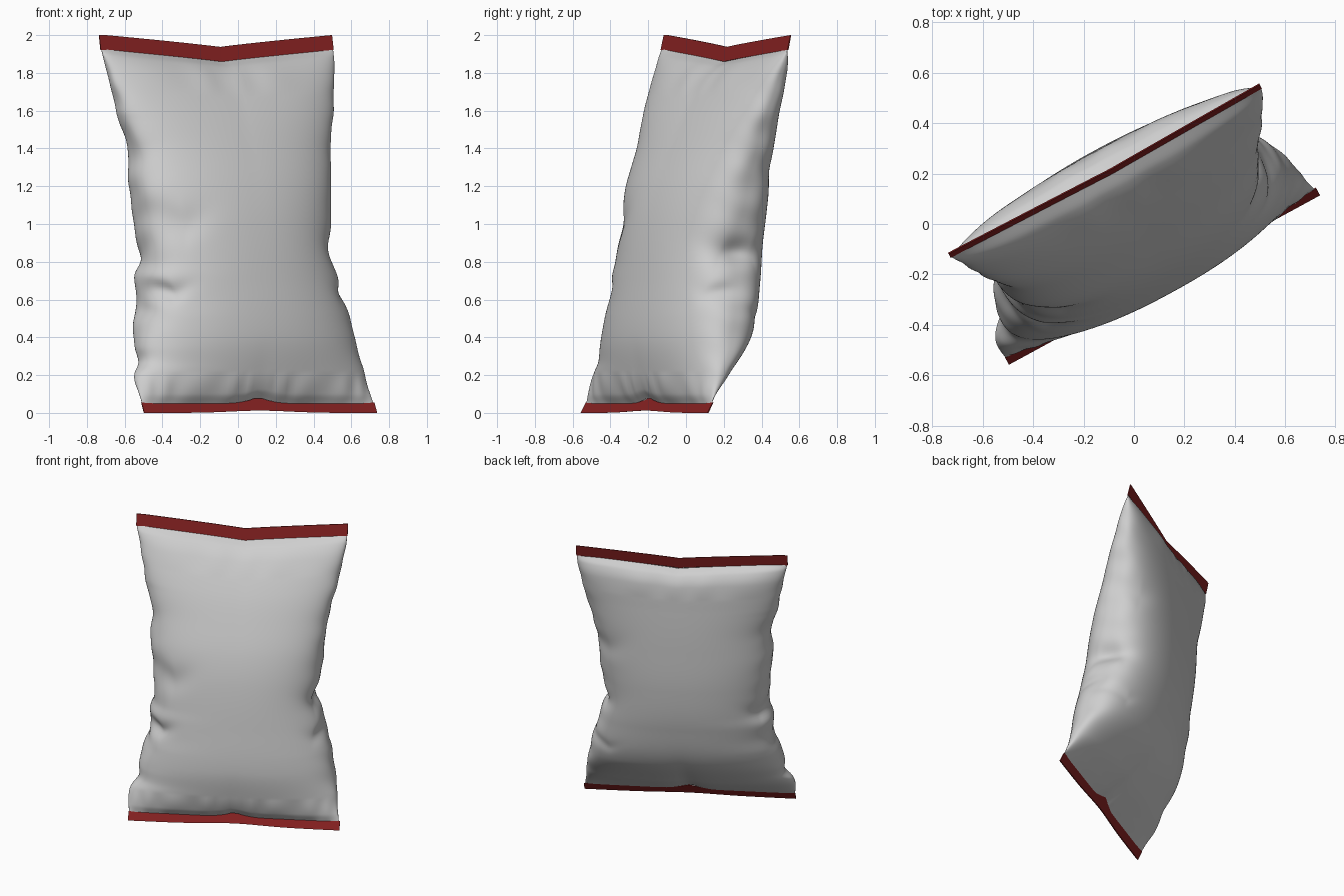
import bpy, math
from mathutils import Vector

if "Cube" in bpy.data.objects:
    bpy.data.objects.remove(bpy.data.objects["Cube"])

ACROSS = Vector((0.878, 0.478, 0))      # along the seals
OUT = Vector((0.478, -0.878, 0))        # outwards through the front face
UP = Vector((0, 0, 1))


def place(u, n, z):
    return ACROSS * u + OUT * n + UP * z


def material(name, rgb):
    m = bpy.data.materials.new(name)
    m.diffuse_color = (*rgb, 1)
    m.use_nodes = True
    m.node_tree.nodes["Principled BSDF"].inputs["Base Color"].default_value = m.diffuse_color
    return m


def curve(points, x):
    """Smooth interpolation through (x, y) pairs."""
    def slope(i):
        a, b = points[max(i - 1, 0)], points[min(i + 1, len(points) - 1)]
        return (b[1] - a[1]) / (b[0] - a[0])
    x = min(max(x, points[0][0]), points[-1][0])
    i = next(k for k in range(len(points) - 1) if x <= points[k + 1][0])
    (x0, y0), (x1, y1) = points[i], points[i + 1]
    h = x1 - x0
    t = (x - x0) / h
    return (y0 * (2*t**3 - 3*t*t + 1) + y1 * (3*t*t - 2*t**3)
            + h * slope(i) * (t**3 - 2*t*t + t) + h * slope(i + 1) * (t**3 - t*t))


def gauss(x, width):
    return math.exp(-(x / width) ** 2)


# Outline of the bag by height
FRONT = [(.05, .226), (.1, .26), (.2, .288), (.4, .31), (.7, .28), (1, .235), (1.2, .185),
         (1.4, .11), (1.6, .022), (1.8, -.09), (1.88, -.16), (1.92, -.23)]
BACK = [(.05, .218), (.1, .14), (.2, .005), (.4, -.185), (.7, -.28), (1, -.32), (1.3, -.33),
        (1.6, -.328), (1.8, -.318), (1.88, -.285), (1.92, -.234)]
RIGHT = [(.05, .695), (.2, .675), (.4, .645), (.6, .595), (.8, .55), (.9, .54), (1, .545),
         (1.2, .57), (1.4, .595), (1.6, .64), (1.8, .685), (1.92, .70)]
LEFT = [(.05, .70), (.15, .705), (.21, .69), (.27, .65), (.35, .645), (.5, .615), (.6, .585),
        (.72, .585), (.8, .56), (.95, .56), (1.2, .585), (1.4, .58), (1.55, .62),
        (1.6, .635), (1.8, .67), (1.92, .70)]

# Dents: across, out, height, radius, height radius, depth
DENTS = [(.53, -.02, .84, .14, .07, .10), (.52, .08, .62, .09, .05, .05),
         (.50, -.08, .50, .10, .04, .03), (.5, -.2, 1.27, .15, .09, .03),
         (-.50, .12, .63, .11, .05, .08), (-.53, .05, .50, .10, .05, .04),
         (-.42, .14, .99, .14, .09, .05), (-.52, -.15, .8, .12, .06, .04)]


def low_line(u):      # upper edge of the bottom seal
    return .05 + .022 * gauss(u, .10) + .010 * gauss(u, .03)


def high_line(u):     # lower edge of the top seal
    return 1.862 + .063 * min(abs(u - .02) / .68, 1) ** .9


def bag_point(v, angle):
    h = .05 + 1.87 * v
    f, b = curve(FRONT, h), curve(BACK, h)
    e = (f + b) / 2
    c, s = math.cos(angle), math.sin(angle)
    w = curve(RIGHT, h) if c > 0 else curve(LEFT, h)
    boxy = .92 - (.15 if s > 0 else .18) * min(1, v / .25)
    u = w * math.copysign(abs(c) ** .88, c)
    n = e + (f - b) / 2 * math.copysign(abs(s) ** boxy, s)
    puff = min(1, 10 * v, 10 * (1 - v))
    # dents and soft creases along the sides
    k = 1
    for du, dn, dz, r, rz, depth in DENTS:
        k -= depth * gauss(u - du, r) * gauss(n - dn, r) * gauss(h - dz - .4 * abs(u - du), rz)
    side = abs(c) ** 8
    k += puff * side * .005 * (math.sin(23 * h + 3 * s + 2 * c) + .6 * math.sin(41 * h - 5 * s))
    u, n = u * k, e + (n - e) * k
    # pleats next to the two seals
    fade = math.sin(math.pi * v / .09) if v < .09 else 0
    n += .005 * fade * math.sin(46 * u + 3 * math.sin(9 * u)) * max(s, 0)
    fade = math.sin(math.pi * (1 - v) / .12) if v > .88 else 0
    n += .003 * fade * math.sin(24 * u + 1.5 * math.sin(7 * u)) * s
    lo, hi = low_line(u), high_line(u)
    # the notches in the seals only bend the nearby film
    pull = (lo - .05) * (1 - v) ** 6 + (hi - 1.92) * v ** 4
    return place(u, n, h + pull)


def build(name, verts, faces, mat):
    mesh = bpy.data.meshes.new(name)
    mesh.from_pydata(verts, [], faces)
    mesh.materials.append(mat)
    obj = bpy.data.objects.new(name, mesh)
    bpy.context.collection.objects.link(obj)
    bpy.context.view_layer.objects.active = obj
    obj.select_set(True)
    bpy.ops.object.shade_smooth_by_angle(angle=math.radians(50))
    obj.select_set(False)
    return obj


foil = material("pale_grey_foil", (.62, .62, .62))
red = material("dark_red_seal", (.25, .016, .016))

# Puffed bag body
ROWS, COLS = 150, 160
verts, faces = [], []
for i in range(ROWS + 1):
    t = i / ROWS
    v = .5 * t + .25 * (1 - math.cos(math.pi * t))
    verts += [bag_point(v, 2 * math.pi * (j + .5) / COLS) for j in range(COLS)]
for i in range(ROWS):
    for j in range(COLS):
        a, b = i * COLS + j, i * COLS + (j + 1) % COLS
        faces.append((b, b + COLS, a + COLS, a))
build("bag_body", verts, faces, foil)


# Flat crimped seals: closed thin strips between two edge lines
def seal(name, lower, upper, lean):
    steps, vs, fs = 56, [], []
    for i in range(steps + 1):
        u = -.702 + 1.404 * i / steps
        for line, d in ((lower, .0035), (upper, .0025), (upper, -.0025), (lower, -.0035)):
            z = line(u)
            vs.append(place(u, lean(z) + d, z))
    for i in range(steps):
        for k in range(4):
            a, b = 4 * i + k, 4 * i + (k + 1) % 4
            fs.append((a, a + 4, b + 4, b))
    fs += [(0, 1, 2, 3), (4 * steps + 3, 4 * steps + 2, 4 * steps + 1, 4 * steps)]
    build(name, vs, fs, red)


seal("top_seal", lambda u: high_line(u) - .003, lambda u: high_line(u) + .075,
     lambda z: -.232 - .22 * (z - 1.92))
seal("bottom_seal", lambda u: .012 * gauss(u, .25), lambda u: low_line(u) + .004,
     lambda z: .222 - .55 * (z - .05))
